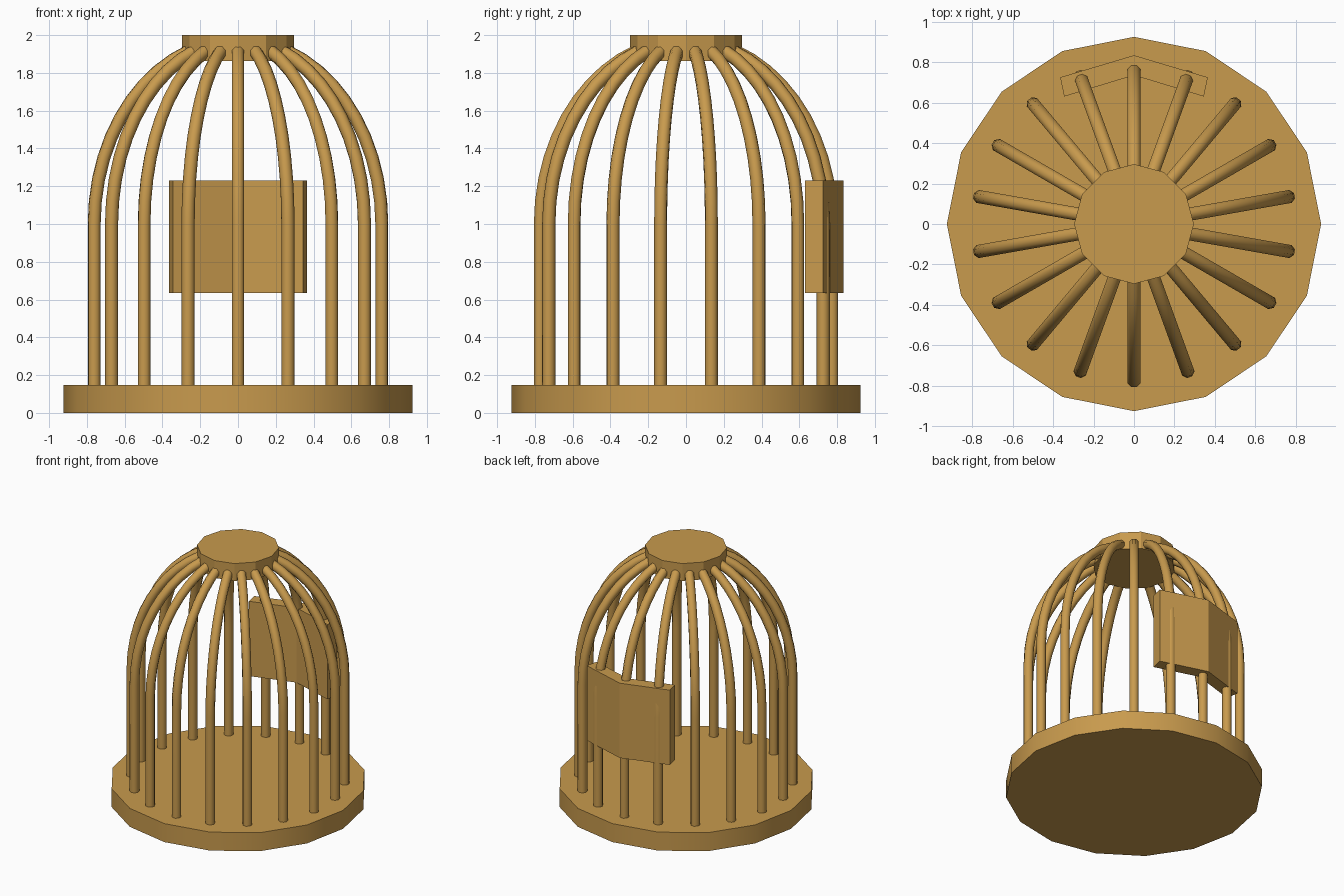
import bpy, bmesh
from math import sin, cos, pi, radians, acos
from mathutils import Vector

cube = bpy.data.objects.get("Cube")
if cube:
    bpy.data.objects.remove(cube, do_unlink=True)

brass = bpy.data.materials.new("brass")
brass.use_nodes = True
COLOUR = (0.58, 0.325, 0.075, 1)
brass.diffuse_color = COLOUR
brass.node_tree.nodes["Principled BSDF"].inputs["Base Color"].default_value = COLOUR


def make_object(name, bm, smooth_angle=None):
    bmesh.ops.recalc_face_normals(bm, faces=bm.faces)
    mesh = bpy.data.meshes.new(name)
    bm.to_mesh(mesh)
    bm.free()
    mesh.materials.append(brass)
    obj = bpy.data.objects.new(name, mesh)
    bpy.context.collection.objects.link(obj)
    if smooth_angle:
        bpy.ops.object.select_all(action='DESELECT')
        obj.select_set(True)
        bpy.context.view_layer.objects.active = obj
        bpy.ops.object.shade_smooth_by_angle(angle=radians(smooth_angle))
    return obj


def prism(name, outline, z0, z1, smooth_angle=None):
    """Extrude a flat outline from z0 up to z1."""
    bm = bmesh.new()
    face = bm.faces.new([bm.verts.new((x, y, z0)) for x, y in outline])
    top = bmesh.ops.extrude_face_region(bm, geom=[face])["geom"]
    bmesh.ops.translate(bm, vec=(0, 0, z1 - z0),
                        verts=[v for v in top if isinstance(v, bmesh.types.BMVert)])
    return make_object(name, bm, smooth_angle)


def polygon(sides, radius):
    return [(radius * cos(2 * pi * i / sides), radius * sin(2 * pi * i / sides))
            for i in range(sides)]


def bar(name, path, angle, radius, sides=8):
    """Sweep a round section along a (distance, height) path turned to an angle."""
    out = Vector((cos(angle), sin(angle), 0))
    side = Vector((-sin(angle), cos(angle), 0))
    up = Vector((0, 0, 1))
    bm = bmesh.new()
    rings = []
    for i, (r, z) in enumerate(path):
        before, after = path[max(i - 1, 0)], path[min(i + 1, len(path) - 1)]
        along = (out * (after[0] - before[0]) + up * (after[1] - before[1])).normalized()
        normal = side.cross(along)
        centre = out * r + up * z
        rings.append([bm.verts.new(centre + radius * (normal * cos(a) + side * sin(a)))
                      for a in (2 * pi * (k + 0.5) / sides for k in range(sides))])
    for low, high in zip(rings, rings[1:]):
        for k in range(sides):
            n = (k + 1) % sides
            bm.faces.new((low[k], low[n], high[n], high[k]))
    bm.faces.new(rings[0])
    bm.faces.new(rings[-1])
    return make_object(name, bm, 50)


# Base and top cap
prism("base", polygon(16, 0.925), 0, 0.147, 30)
prism("top_cap", polygon(12, 0.296), 1.862, 2.0)

# Cage bars: straight below, then an elliptical dome up to the cap
BARS, REACH, SPRING, RISE, STEPS = 18, 0.773, 1.0, 0.975, 10
end = acos(0.26 / REACH)
bar_path = [(REACH, 0.13)] + [
    (REACH * cos(end * i / STEPS), SPRING + RISE * sin(end * i / STEPS))
    for i in range(STEPS + 1)]
for i in range(BARS):
    bar(f"bar_{i + 1}", bar_path, pi / 2 + 2 * pi * i / BARS, 0.035)

# Bent plate at the back
plate = [(-0.365, 0.725), (0, 0.834), (0.365, 0.725),
         (0.345, 0.63), (0, 0.735), (-0.345, 0.63)]
prism("back_plate", plate, 0.635, 1.23)
